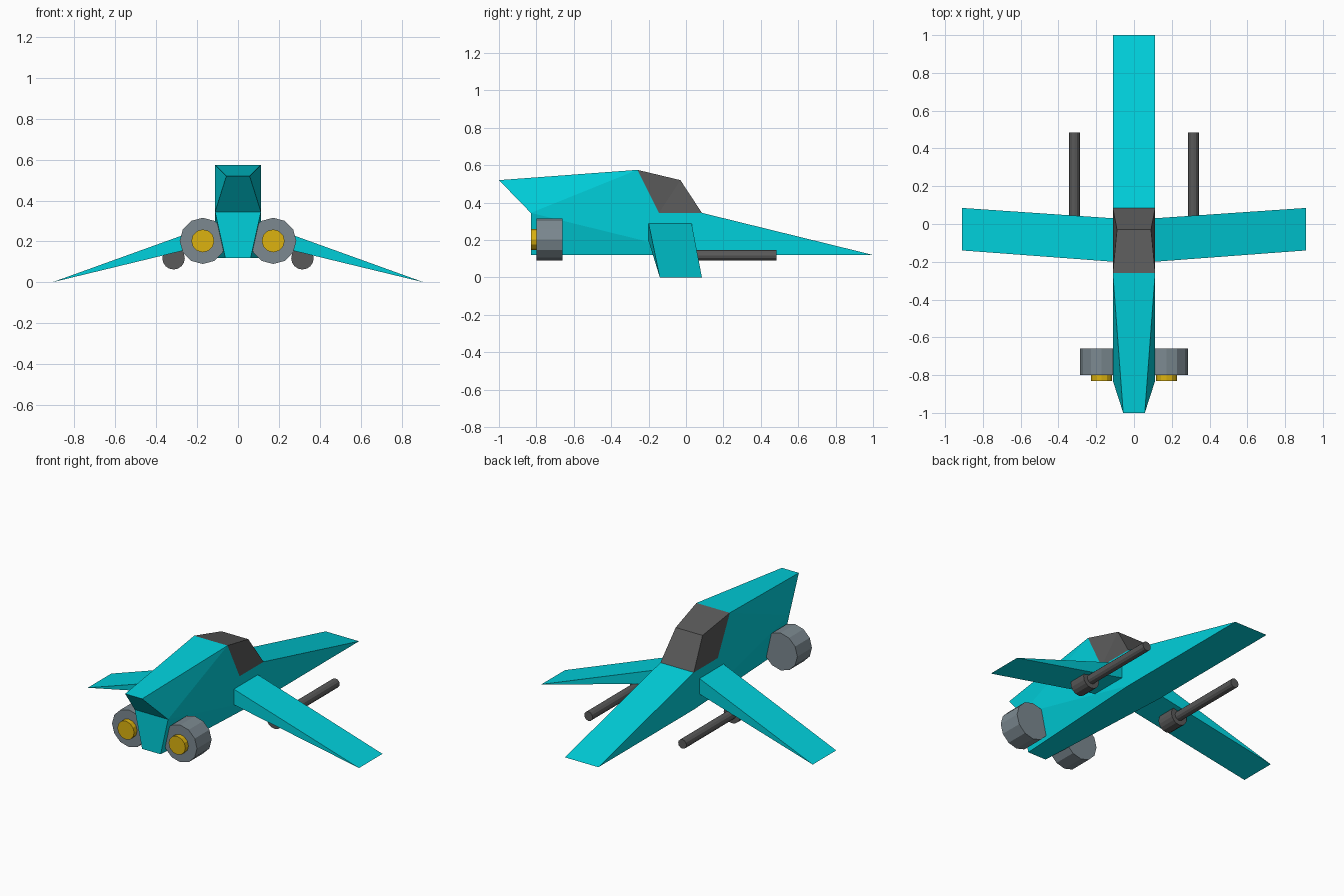
import bpy, bmesh, math
from mathutils import Matrix

if "Cube" in bpy.data.objects:
    bpy.data.objects.remove(bpy.data.objects["Cube"])


def material(name, color):
    m = bpy.data.materials.new(name)
    m.diffuse_color = (*color, 1)
    m.use_nodes = True
    m.node_tree.nodes["Principled BSDF"].inputs["Base Color"].default_value = m.diffuse_color
    return m


TEAL = material("teal_paint", (0.0, 0.63, 0.71))
DARK = material("dark_grey", (0.10, 0.10, 0.10))
STEEL = material("steel", (0.20, 0.25, 0.28))
GOLD = material("gold", (0.72, 0.45, 0.005))


def finish(name, bm, mat, mirror=False):
    bmesh.ops.recalc_face_normals(bm, faces=bm.faces[:])
    me = bpy.data.meshes.new(name)
    bm.to_mesh(me)
    bm.free()
    me.materials.append(mat)
    ob = bpy.data.objects.new(name, me)
    bpy.context.collection.objects.link(ob)
    if mirror:
        ob.modifiers.new("mirror", 'MIRROR').use_mirror_merge = False
    return ob


def symmetric_solid(name, profile, sides, mat):
    """Closed side profile of (half width, y, z), bridged left to right."""
    bm = bmesh.new()
    right = [bm.verts.new(p) for p in profile]
    left = [bm.verts.new((-x, y, z)) for x, y, z in profile]
    n = len(profile)
    for i in range(n):
        j = (i + 1) % n
        bm.faces.new((right[i], right[j], left[j], left[i]))
    for face in sides:
        bm.faces.new([right[i] for i in face])
        bm.faces.new([left[i] for i in reversed(face)])
    return finish(name, bm, mat)


def y_cylinder(name, x, z, r, y0, y1, sides, mat):
    bm = bmesh.new()
    place = (Matrix.Translation((x, (y0 + y1) / 2, z))
             @ Matrix.Rotation(math.pi / 2, 4, 'X'))
    bmesh.ops.create_cone(bm, cap_ends=True, segments=sides, radius1=r,
                          radius2=r, depth=y1 - y0, matrix=place)
    return finish(name, bm, mat, mirror=True)


# Points shared by hull and canopy
crest = (0.112, -0.26, 0.575)
sill_front = (0.112, 0.085, 0.345)
sill_rear = (0.112, -0.145, 0.345)

# Hull with wedge nose and raised tail
symmetric_solid("hull", [
    (0.057, -1.0, 0.52), crest, sill_rear, sill_front,
    (0.112, 1.0, 0.12), (0.112, 0.085, 0.12),
    (0.062, -0.83, 0.12), (0.112, -0.83, 0.345),
], [(0, 1, 7), (7, 1, 2, 3, 4, 5), (7, 5, 6)], TEAL)

# Canopy
symmetric_solid("canopy", [crest, (0.09, -0.03, 0.52), sill_front, sill_rear],
                [(0, 1, 3), (1, 2, 3)], DARK)

# Wings: rectangular root tapering to a sharp tip edge
bm = bmesh.new()
a, b, c, d = [bm.verts.new((0.105, y, z)) for y, z in
              ((-0.2, 0.29), (0.03, 0.29), (0.03, 0.195), (-0.2, 0.195))]
t0 = bm.verts.new((0.91, -0.14, 0.0))
t1 = bm.verts.new((0.91, 0.085, 0.0))
for f in ((a, b, c, d), (a, t0, t1, b), (d, c, t1, t0), (a, d, t0), (b, t1, c)):
    bm.faces.new(f)
finish("wings", bm, TEAL, mirror=True)

# Engines and exhausts
y_cylinder("engines", 0.172, 0.203, 0.113, -0.80, -0.66, 12, STEEL)
y_cylinder("exhausts", 0.172, 0.203, 0.056, -0.83, -0.79, 12, GOLD)

# Cannon pods and barrels under the wings
y_cylinder("cannon_pods", 0.315, 0.118, 0.055, -0.10, 0.01, 16, DARK)
y_cylinder("cannon_barrels", 0.315, 0.118, 0.028, 0.0, 0.485, 12, DARK)
